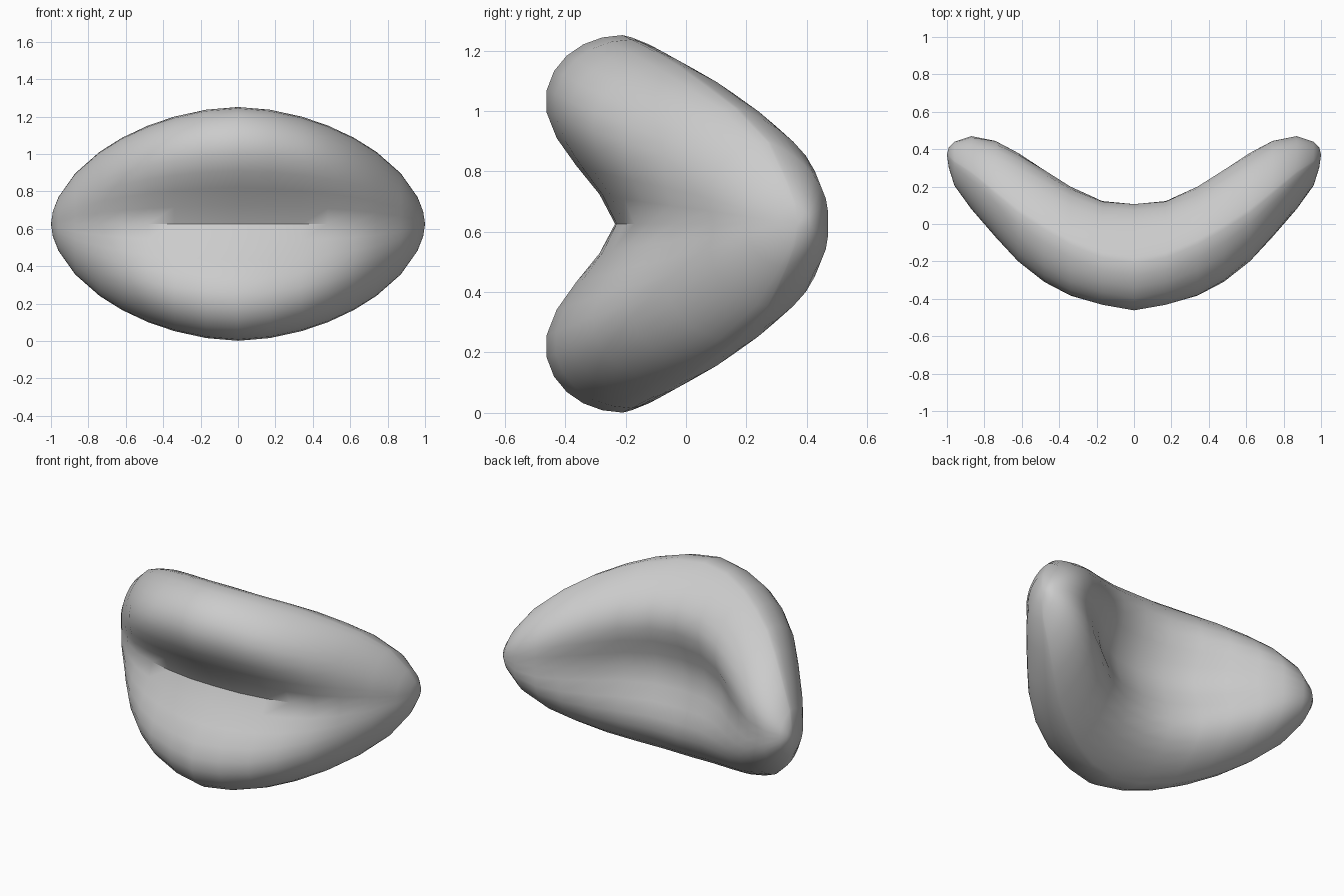
import bpy
import bmesh
from math import sin, pi, radians

default_cube = bpy.data.objects.get("Cube")
if default_cube:
    bpy.data.objects.remove(default_cube, do_unlink=True)

MIDDLE_HEIGHT = 0.626
HALF_HEIGHT = 0.625
STEPS = 20          # points along each side of a cross-section

# Cross-sections from the middle to one end:
# x, front lobe y, back lobe y, front crease y, back hollow y, rim y
SECTIONS = [
    (0, -.465, .11, -.235, .03, -.21),
    (.17, -.435, .125, -.23, .05, -.18),
    (.34, -.385, .2, -.205, .13, -.11),
    (.48, -.31, .29, -.17, .25, -.03),
    (.62, -.2, .38, -.12, .36, .06),
    (.74, -.07, .445, -.04, .44, .16),
    (.87, .08, .47, .085, .47, .27),
    (.96, .205, .44, .205, .44, .33),
    (.99, .3, .41, .3, .41, .36),
]
TIP_DEPTH = .37


def lobe(t, crest, valley, peak, rim, inner_power, outer_power):
    """Depth of one side: valley in the middle, peak at the crest, rounded to the rim."""
    t = abs(t)
    if t < crest:
        return valley + (peak - valley) * sin(pi / 2 * t / crest) ** inner_power
    v = (t - crest) / (1 - crest)
    return rim + (peak - rim) * max(0, 1 - v * v) ** outer_power


def add_section(bm, side, section):
    """One closed ring, up the front and down the back."""
    x, front, back, crease, hollow, rim = section
    half = HALF_HEIGHT * (1 - x ** 1.8) ** (1 / 1.8)
    # The two lobes merge into one rounded end
    front_crest = .65 * (1 - x ** 4)
    back_crest = .53 * (1 - x ** 2)
    heights = [sin(pi * (i / STEPS - .5)) for i in range(STEPS + 1)]
    ring = []
    for t in heights:
        y = lobe(t, front_crest, crease, front, rim, 1.5, .5)
        ring.append(bm.verts.new((side * x, y, MIDDLE_HEIGHT + half * t)))
    for t in reversed(heights[1:-1]):
        y = lobe(t, back_crest, hollow, back, rim, 2, .8)
        ring.append(bm.verts.new((side * x, y, MIDDLE_HEIGHT + half * t)))
    return ring


# Folded body with a front crease and a hollow back
bm = bmesh.new()
rings = [add_section(bm, -1, s) for s in reversed(SECTIONS[1:])]
rings += [add_section(bm, 1, s) for s in SECTIONS]
count = len(rings[0])
for a, b in zip(rings, rings[1:]):
    for i in range(count):
        j = (i + 1) % count
        bm.faces.new((a[i], a[j], b[j], b[i]))

# Rounded ends
for side, ring in ((-1, rings[0]), (1, rings[-1])):
    tip = bm.verts.new((side, TIP_DEPTH, MIDDLE_HEIGHT))
    for i in range(count):
        bm.faces.new((ring[i], ring[(i + 1) % count], tip))
bmesh.ops.recalc_face_normals(bm, faces=bm.faces)

mesh = bpy.data.meshes.new("folded_body")
bm.to_mesh(mesh)
bm.free()
body = bpy.data.objects.new("folded_body", mesh)
bpy.context.collection.objects.link(body)

# Plain grey surface
grey = bpy.data.materials.new("plain_grey")
grey.use_nodes = True
colour = (.6, .6, .6, 1)
grey.diffuse_color = colour
grey.node_tree.nodes["Principled BSDF"].inputs["Base Color"].default_value = colour
mesh.materials.append(grey)

bpy.ops.object.select_all(action='DESELECT')
body.select_set(True)
bpy.context.view_layer.objects.active = body
bpy.ops.object.shade_smooth_by_angle(angle=radians(40))
